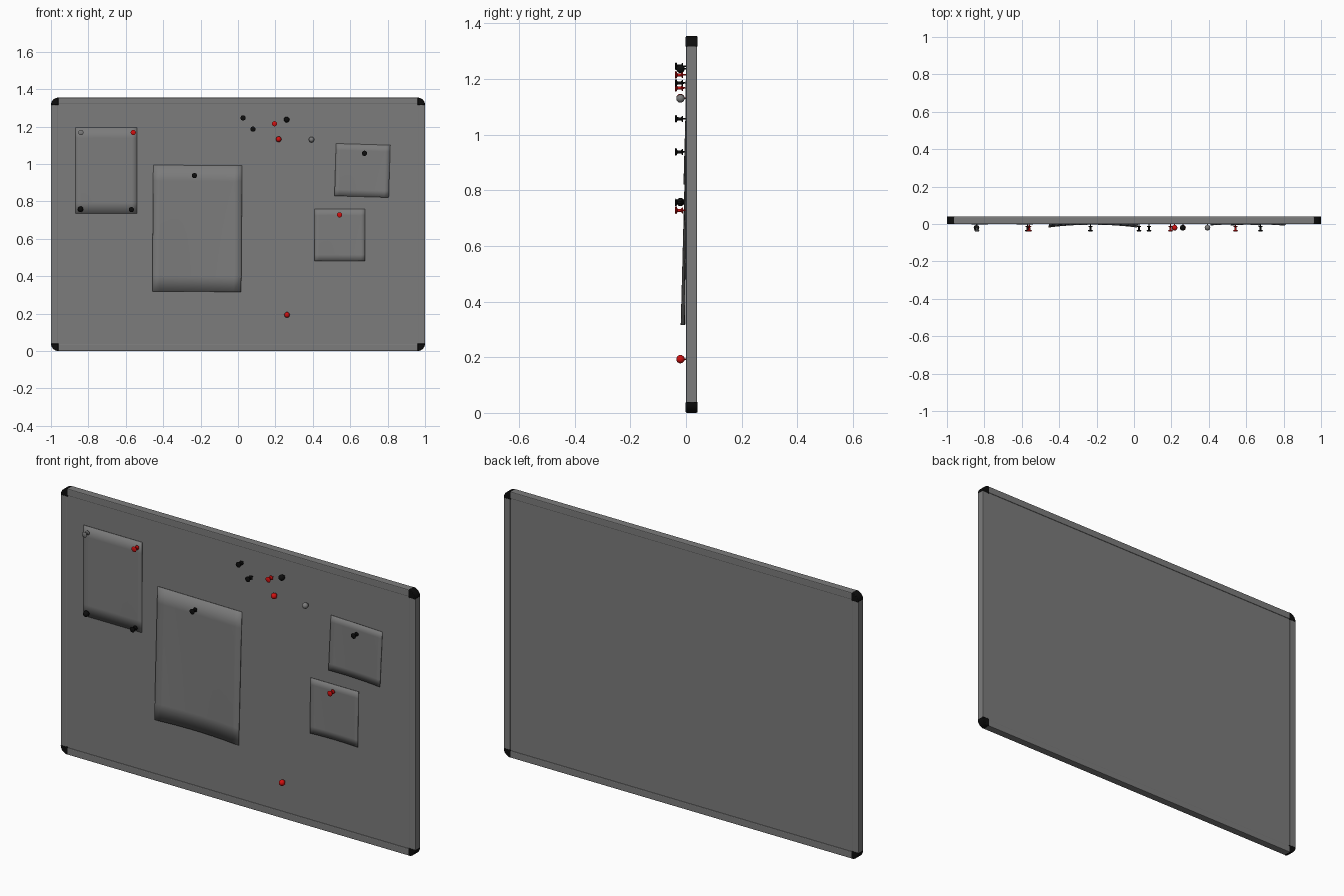
import bpy, bmesh, math
from mathutils import Vector

cube = bpy.data.objects.get("Cube")
if cube:
    bpy.data.objects.remove(cube, do_unlink=True)

WIDTH, HEIGHT, DEPTH, RAIL = 2.0, 1.355, 0.04, 0.036


def material(name, rgb):
    m = bpy.data.materials.new(name)
    m.use_nodes = True
    m.diffuse_color = (*rgb, 1)
    m.node_tree.nodes["Principled BSDF"].inputs["Base Color"].default_value = (*rgb, 1)
    return m


grey = material("grey", (0.2, 0.2, 0.2))
black = material("black", (0.004, 0.004, 0.004))
red = material("red", (0.65, 0.005, 0.005))


def finish(name, bm, mat, smooth=False):
    bmesh.ops.recalc_face_normals(bm, faces=bm.faces)
    mesh = bpy.data.meshes.new(name)
    bm.to_mesh(mesh)
    bm.free()
    mesh.materials.append(mat)
    ob = bpy.data.objects.new(name, mesh)
    bpy.context.collection.objects.link(ob)
    if smooth:
        bpy.ops.object.select_all(action='DESELECT')
        ob.select_set(True)
        bpy.context.view_layer.objects.active = ob
        bpy.ops.object.shade_smooth_by_angle(angle=math.radians(40))
    return ob


def box(name, centre, size, mat, bevel=0):
    bm = bmesh.new()
    bmesh.ops.create_cube(bm, size=1)
    for v in bm.verts:
        v.co = Vector(c + s * p for c, s, p in zip(centre, size, v.co))
    ob = finish(name, bm, mat)
    if bevel:
        mod = ob.modifiers.new("Bevel", 'BEVEL')
        mod.width, mod.segments = bevel, 2
    return ob


# Board panel, slightly recessed in the frame
mid_y, mid_z = DEPTH / 2, HEIGHT / 2
box("board_panel", (0, mid_y, mid_z),
    (WIDTH - RAIL, DEPTH - 0.006, HEIGHT - RAIL), grey)

# Frame rails
for side, label in ((-1, "right"), (1, "left")):
    box(label + "_rail", (side * (WIDTH - RAIL) / 2, mid_y, mid_z),
        (RAIL, DEPTH, HEIGHT - 2 * RAIL), grey, 0.004)
for side, label in ((-1, "bottom"), (1, "top")):
    box(label + "_rail", (0, mid_y, mid_z + side * (HEIGHT - RAIL) / 2),
        (WIDTH - 2 * RAIL, DEPTH, RAIL), grey, 0.004)


# Rounded corner caps
def corner_cap(name, sx, sz):
    r = 0.04
    cx, cz = sx * (WIDTH / 2 - r), mid_z + sz * (HEIGHT / 2 - r)
    bm = bmesh.new()
    arc = [(math.cos(a), math.sin(a)) for a in (math.pi / 2 * i / 10 for i in range(11))]
    outline = [(0, 0)] + arc
    verts = [bm.verts.new((cx + sx * r * u, -0.001, cz + sz * r * w)) for u, w in outline]
    face = bm.faces.new(verts)
    ext = bmesh.ops.extrude_face_region(bm, geom=[face])
    moved = [g for g in ext["geom"] if isinstance(g, bmesh.types.BMVert)]
    bmesh.ops.translate(bm, verts=moved, vec=(0, DEPTH + 0.002, 0))
    ob = finish(name, bm, black, True)
    mod = ob.modifiers.new("Bevel", 'BEVEL')
    mod.width, mod.segments = 0.003, 2


for sx, xn in ((-1, "right"), (1, "left")):
    for sz, zn in ((-1, "bottom"), (1, "top")):
        corner_cap(f"{zn}_{xn}_corner_cap", sx, sz)


# Paper sheets: lower corners curl away from the board
def sheet(name, centre, size, curl, turn=0):
    bm = bmesh.new()
    bmesh.ops.create_grid(bm, x_segments=12, y_segments=8, size=1)
    c, s = math.cos(turn), math.sin(turn)
    for v in bm.verts:
        u, w = v.co.x, v.co.y
        drop = (1 - w) / 2
        x, z = u * size[0] / 2, w * size[1] / 2
        v.co = (centre[0] + x * c - z * s, -curl * drop * (0.15 + 0.85 * u * u),
                centre[1] + x * s + z * c)
    ob = finish(name, bm, grey, True)
    mod = ob.modifiers.new("Thickness", 'SOLIDIFY')
    mod.thickness, mod.offset = 0.002, 0


sheet("large_sheet", (-0.218, 0.655), (0.475, 0.675), 0.018, -0.008)
sheet("photo_sheet", (-0.705, 0.965), (0.33, 0.46), 0.001)
sheet("upper_note", (0.665, 0.965), (0.29, 0.28), 0.008, -0.03)
sheet("lower_note", (0.545, 0.62), (0.27, 0.28), 0.007)


# Lathed pins: radius and distance in front of the board
PUSH = [(0, 0.039), (0.011, 0.039), (0.014, 0.037), (0.013, 0.034), (0.006, 0.031),
        (0.005, 0.018), (0.011, 0.014), (0.011, 0.011), (0.003, 0.010), (0.002, -0.004)]
BALL = [(0.015 * math.sin(math.pi * i / 10), 0.02 + 0.015 * math.cos(math.pi * i / 10))
        for i in range(10)] + [(0.002, 0.005), (0.002, -0.004)]


def pin(name, x, z, profile, mat):
    bm = bmesh.new()
    pts = [bm.verts.new((x + r, -d, z)) for r, d in profile]
    edges = [bm.edges.new(pair) for pair in zip(pts, pts[1:])]
    bmesh.ops.spin(bm, geom=pts + edges, cent=(x, 0, z), axis=(0, 1, 0),
                   angle=math.tau, steps=16)
    bmesh.ops.remove_doubles(bm, verts=bm.verts, dist=0.0001)
    finish(name, bm, mat, True)


PINS = [
    (grey, PUSH, [(-0.84, 1.168)]),
    (grey, BALL, [(0.393, 1.13)]),
    (red, PUSH, [(-0.56, 1.168), (0.195, 1.215), (0.543, 0.728)]),
    (red, BALL, [(0.217, 1.132), (0.262, 0.193)]),
    (black, PUSH, [(0.027, 1.246), (0.08, 1.186), (0.676, 1.057),
                   (-0.233, 0.938), (-0.57, 0.756)]),
    (black, BALL, [(0.26, 1.237), (-0.842, 0.758)]),
]
for mat, profile, places in PINS:
    kind = "push_pin" if profile is PUSH else "ball_pin"
    for i, (x, z) in enumerate(places, 1):
        pin(f"{mat.name}_{kind}_{i}", x, z, profile, mat)
